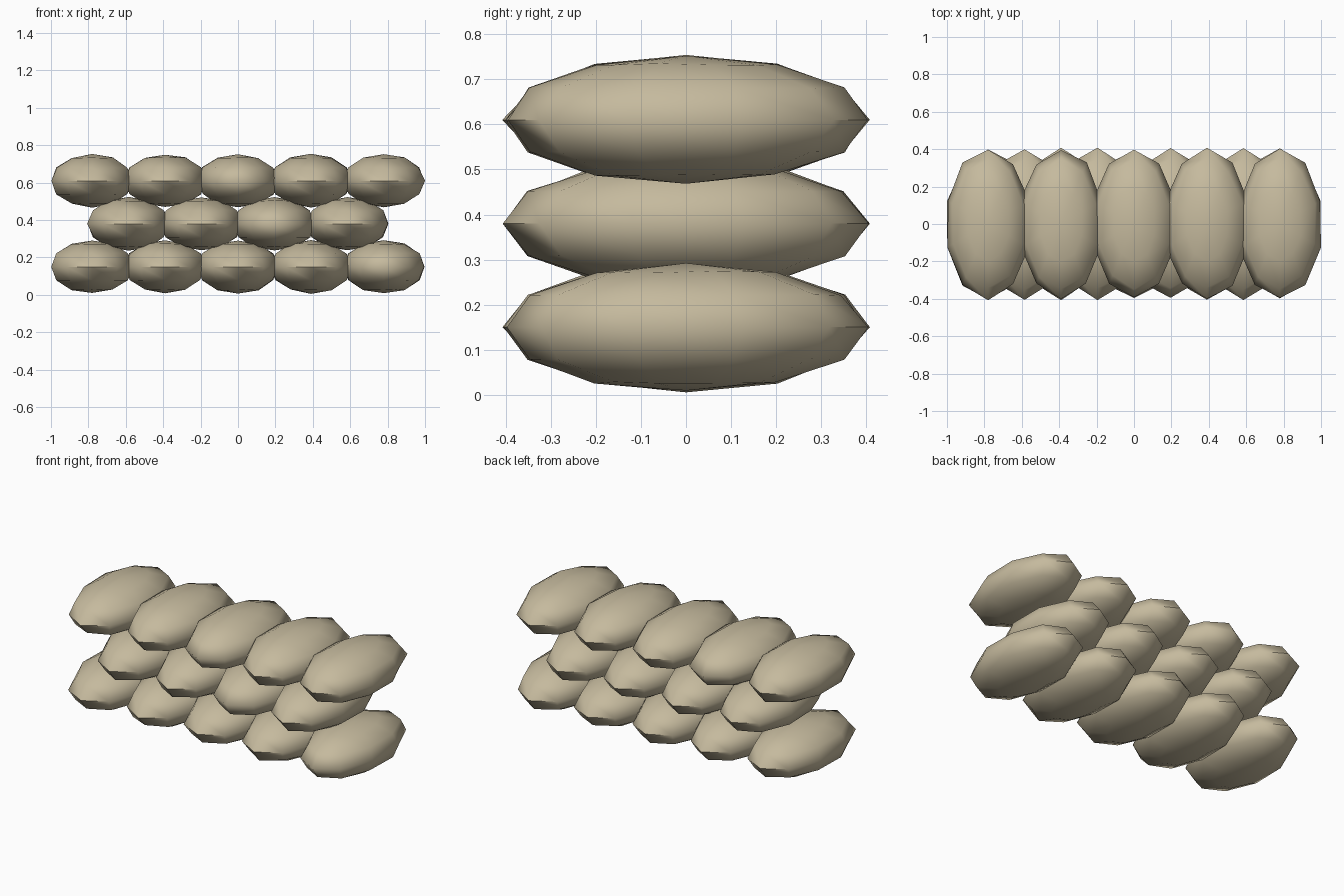
import bpy, bmesh, math, random
from mathutils import Matrix

if "Cube" in bpy.data.objects:
    bpy.data.objects.remove(bpy.data.objects["Cube"])

random.seed(4)
HALF = (0.229, 0.40, 0.142)   # sandbag half sizes
JITTER = 0.02                 # lumpiness of the cloth, relative to the half sizes


def sandbag(name, x, z):
    bm = bmesh.new()
    bmesh.ops.create_uvsphere(bm, u_segments=10, v_segments=6, radius=1)
    # a corner of the ten-sided outline has to point along y
    if max(v.co.y for v in bm.verts) < 0.99:
        bmesh.ops.rotate(bm, verts=bm.verts, matrix=Matrix.Rotation(math.pi / 2, 3, 'Z'))
    # slightly uneven lumps
    for v in bm.verts:
        v.co *= 1 + random.uniform(-JITTER, JITTER)
        for i in range(3):
            v.co[i] *= HALF[i]
    mesh = bpy.data.meshes.new(name)
    bm.to_mesh(mesh)
    bm.free()
    bag = bpy.data.objects.new(name, mesh)
    bag.location = (x, 0, z)
    bag.data.materials.append(cloth)
    bpy.context.collection.objects.link(bag)
    bpy.ops.object.select_all(action='DESELECT')
    bag.select_set(True)
    bpy.context.view_layer.objects.active = bag
    bpy.ops.object.shade_smooth_by_angle(angle=math.radians(60))


cloth = bpy.data.materials.new("sandbag_cloth")
cloth.diffuse_color = (0.56, 0.49, 0.34, 1)
cloth.use_nodes = True
cloth.node_tree.nodes["Principled BSDF"].inputs["Base Color"].default_value = cloth.diffuse_color

# three courses, laid in a staggered bond
for row, count in enumerate((5, 4, 5)):
    for i in range(count):
        sandbag(f"sandbag_row{row + 1}_{i + 1}",
                (i - (count - 1) / 2) * 0.39, 0.15 + 0.23 * row)
